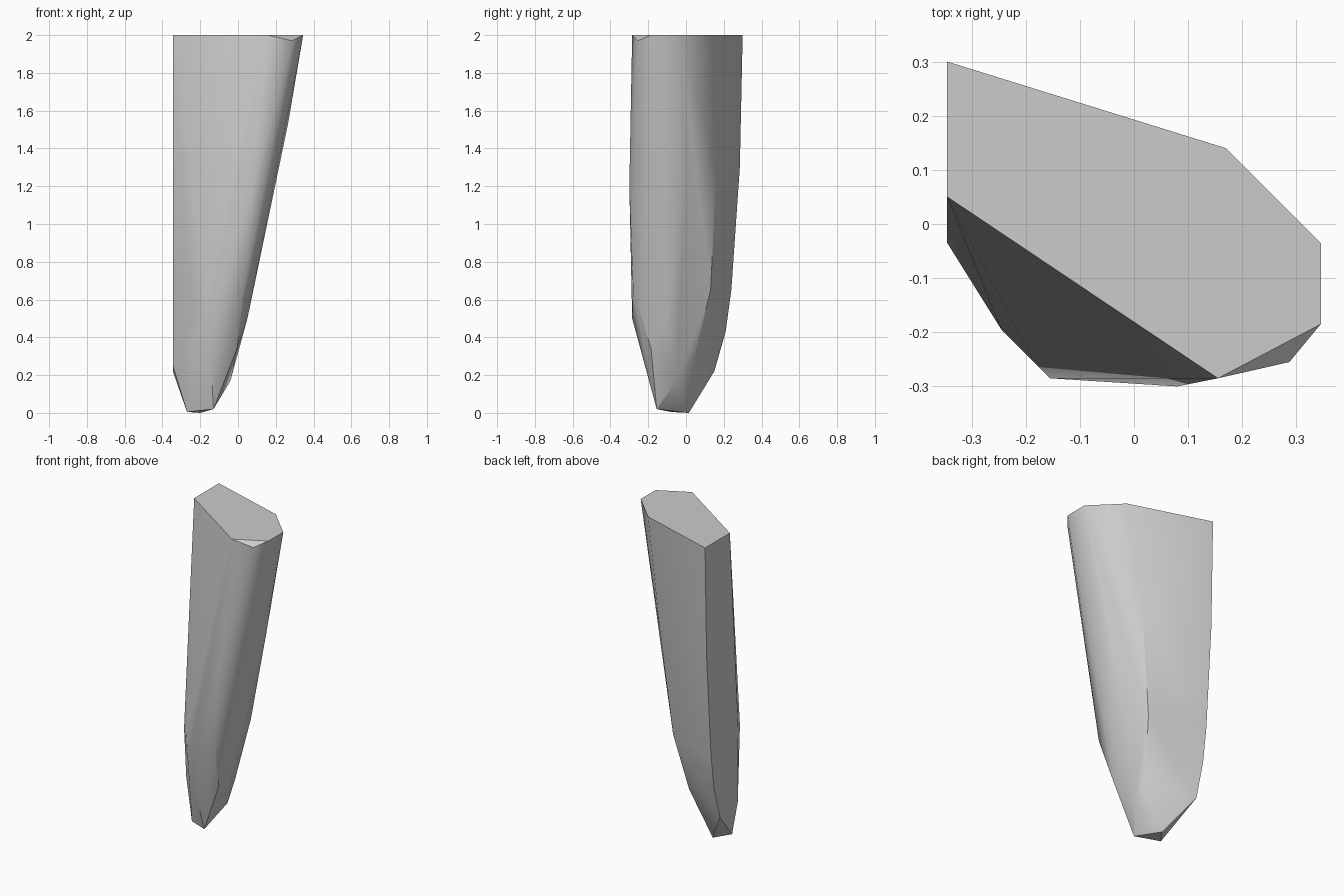
import bpy
import bmesh
import math

default_cube = bpy.data.objects.get("Cube")
if default_cube:
    bpy.data.objects.remove(default_cube, do_unlink=True)

# Plain grey stone material
grey = bpy.data.materials.new("plain_grey")
grey.use_nodes = True
stone_colour = (0.6, 0.6, 0.6, 1)
grey.diffuse_color = stone_colour
grey.node_tree.nodes["Principled BSDF"].inputs["Base Color"].default_value = stone_colour

flat_side = -0.345  # x of the flat side wall


def side_ridge(profile):
    """Corner points running along the flat side wall, given as (y, z)."""
    return [(flat_side, y, z) for y, z in profile]


def level(z, outline):
    """Corner points of a horizontal cut, given as (x, y)."""
    return [(x, y, z) for x, y in outline]


# Flat side wall: rounded rear ridge and straight front ridge
rear_ridge = side_ridge([(.3, 2), (.285, 1.3), (.24, .65), (.21, .43), (.15, .22)])
front_ridge = side_ridge([(.05, 2), (-.035, .72), (-.03, .25)])

# Flat top, with one chipped corner just below it
top_cut = level(2, [(.17, .14), (.345, -.035), (.345, -.185), (.155, -.285)])
chipped_corner = [(.287, -.255, 1.97)]

# Tapering body corners
upper_body = level(1.3, [(.07, .162), (.2, .0)]) + [(.265, -.05, 1.53), (.08, -.3, 1.2)]
lower_body = level(.65, [(.0, .13), (.03, -.28), (-.245, -.195), (-.185, -.255)])
waist = level(.5, [(.05, -.1), (-.155, -.285)]) + [(-.005, -.185, .34)]

# Pointed foot
foot = [(-.05, .04, .28), (-.04, -.05, .17),
        (-.13, -.155, .02), (-.27, -.08, .005), (-.2, .015, 0)]

# Wrap the corners in a convex shell
mesh = bpy.data.meshes.new("tapered_shard")
shell = bmesh.new()
for group in (rear_ridge, front_ridge, top_cut, chipped_corner,
              upper_body, lower_body, waist, foot):
    for corner in group:
        shell.verts.new(corner)
hull = bmesh.ops.convex_hull(shell, input=list(shell.verts))
spare = {item for key in ("geom_interior", "geom_unused") for item in hull[key]
         if isinstance(item, bmesh.types.BMVert)}
bmesh.ops.delete(shell, geom=list(spare), context="VERTS")

# Merge coplanar triangles into clean flat faces
bmesh.ops.dissolve_limit(shell, angle_limit=math.radians(0.5),
                         verts=list(shell.verts), edges=list(shell.edges))
bmesh.ops.recalc_face_normals(shell, faces=list(shell.faces))
shell.to_mesh(mesh)
shell.free()

shard = bpy.data.objects.new("tapered_shard", mesh)
bpy.context.collection.objects.link(shard)
mesh.materials.append(grey)

# Soft shading over the body, crisp along the strong ridges
bpy.ops.object.select_all(action="DESELECT")
shard.select_set(True)
bpy.context.view_layer.objects.active = shard
bpy.ops.object.shade_smooth_by_angle(angle=math.radians(30))
